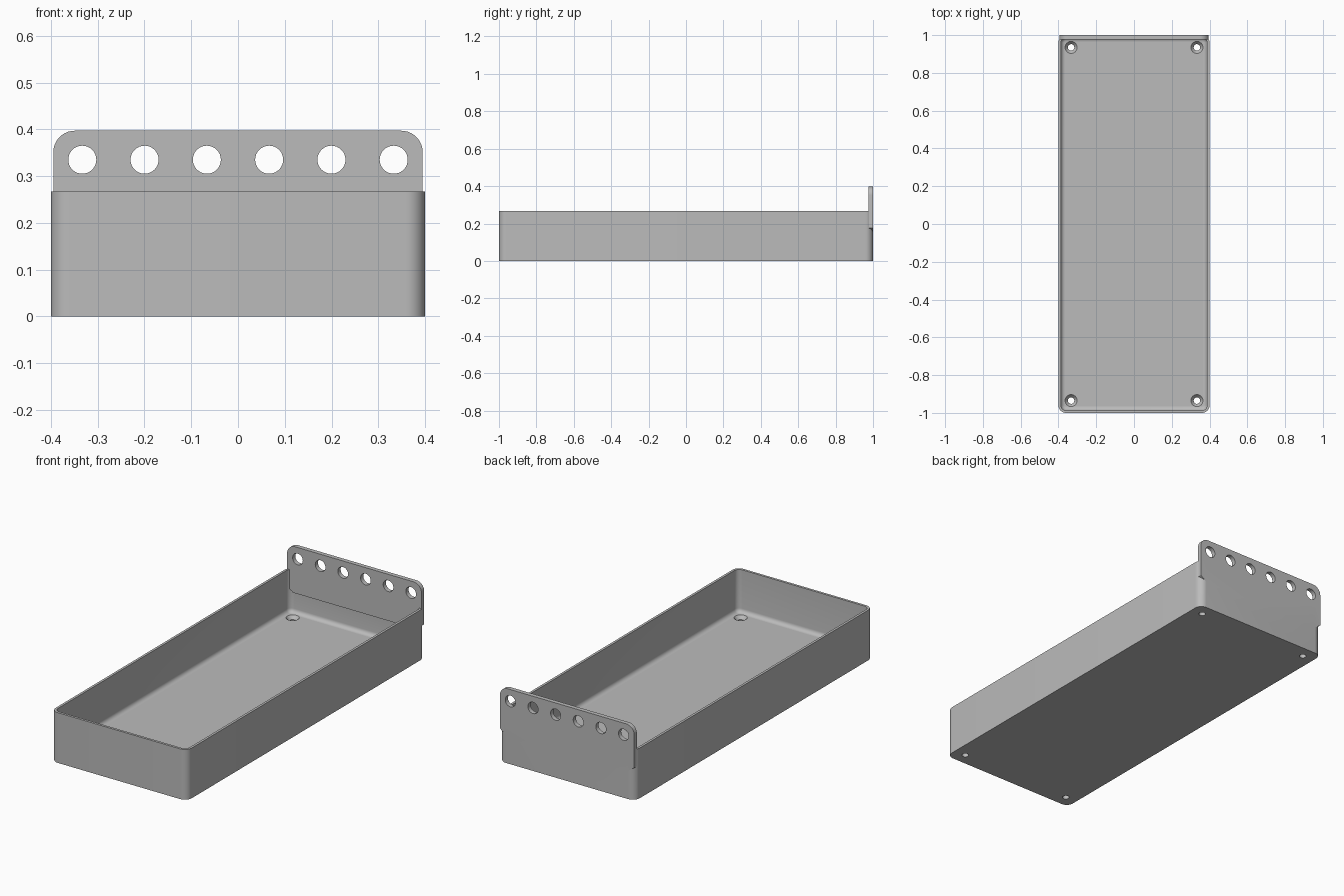
import bpy, bmesh, math

cube = bpy.data.objects.get("Cube")
if cube:
    bpy.data.objects.remove(cube, do_unlink=True)

grey = bpy.data.materials.new("plain grey")
grey.use_nodes = True
COLOR = (0.5, 0.5, 0.5, 1)
grey.diffuse_color = COLOR
grey.node_tree.nodes["Principled BSDF"].inputs["Base Color"].default_value = COLOR

WALL, FLOOR, HEIGHT, FILLET = 0.013, 0.04, 0.267, 0.022


def make_object(name, bm):
    bmesh.ops.recalc_face_normals(bm, faces=bm.faces)
    mesh = bpy.data.meshes.new(name)
    bm.to_mesh(mesh)
    bm.free()
    mesh.materials.append(grey)
    obj = bpy.data.objects.new(name, mesh)
    bpy.context.collection.objects.link(obj)
    return obj


def arc(cx, cy, r, start, end, steps=10):
    angles = [math.radians(start + (end - start) * i / steps) for i in range(steps + 1)]
    return [(cx + r * math.cos(a), cy + r * math.sin(a)) for a in angles]


def lathe_ring(bm, inset, z):
    """Rounded rectangle at height z, inset from the outer footprint."""
    r = max(0.04 - inset, 0.006)
    w, d = 0.4 - inset - r, 1 - inset - r
    corners = ((w, d, 0), (-w, d, 90), (-w, -d, 180), (w, -d, 270))
    return [bm.verts.new((x, y, z)) for cx, cy, a in corners
            for x, y in arc(cx, cy, r, a, a + 90)]


def skin(name, rings, bm):
    for a, b in zip(rings, rings[1:]):
        for i in range(len(a)):
            j = (i + 1) % len(a)
            bm.faces.new((a[i], a[j], b[j], b[i]))
    bm.faces.new(rings[0])
    bm.faces.new(rings[-1])
    return make_object(name, bm)


def combine(target, other, operation):
    """Apply a boolean and discard the helper."""
    other.hide_render = True
    mod = target.modifiers.new(operation.lower(), 'BOOLEAN')
    mod.operation, mod.solver, mod.object = operation, 'EXACT', other
    bpy.ops.object.select_all(action='DESELECT')
    bpy.context.view_layer.objects.active = target
    target.select_set(True)
    bpy.ops.object.modifier_apply(modifier=mod.name)
    bpy.data.objects.remove(other, do_unlink=True)


def round_cutter(profile, place):
    """Revolved cutter from (radius, height) pairs."""
    bm = bmesh.new()
    rings = [[bm.verts.new(place(x, y, h)) for x, y in arc(0, 0, r, 0, 360, 32)[:-1]]
             for r, h in profile]
    return skin("hole_cutter", rings, bm)


# Tray shell with a filleted inner floor edge
bm = bmesh.new()
levels = [(0, 0), (0, HEIGHT), (WALL, HEIGHT)]
levels += [(WALL + FILLET + x, FLOOR + FILLET + z)
           for x, z in arc(0, 0, FILLET, 180, 270, 6)]
tray = skin("tray", [lathe_ring(bm, i, z) for i, z in levels], bm)

# Hanging plate: rounded on top, tapered into the tray at the bottom
half = arc(0.349, 0.351, 0.046, 0, 90)
outline = [(0.36, 0.15), (0.395, 0.175)] + half
outline += [(-x, z) for x, z in reversed(outline)]
bm = bmesh.new()
plate = skin("hanging_plate", [[bm.verts.new((x, y, z)) for x, z in outline]
                               for y in (0.977, 1.0)], bm)
for i in range(6):
    cx = -0.333 + i * 0.1332
    combine(plate, round_cutter([(0.03, 0.9), (0.03, 1.1)],
            lambda x, y, h: (cx + x, h, 0.335 + y)), 'DIFFERENCE')

# Countersunk screw holes in the floor corners
screw = [(0.017, -0.05), (0.017, 0.022), (0.032, FLOOR), (0.032, FLOOR + 0.01)]
for sx in (-1, 1):
    for sy in (-1, 1):
        combine(tray, round_cutter(screw,
                lambda x, y, h: (sx * 0.333 + x, sy * 0.935 + y, h)), 'DIFFERENCE')

# Join plate and tray into one solid
combine(tray, plate, 'UNION')
bpy.ops.object.shade_smooth_by_angle(angle=math.radians(30))
tray.name = "tray_with_hanging_plate"
